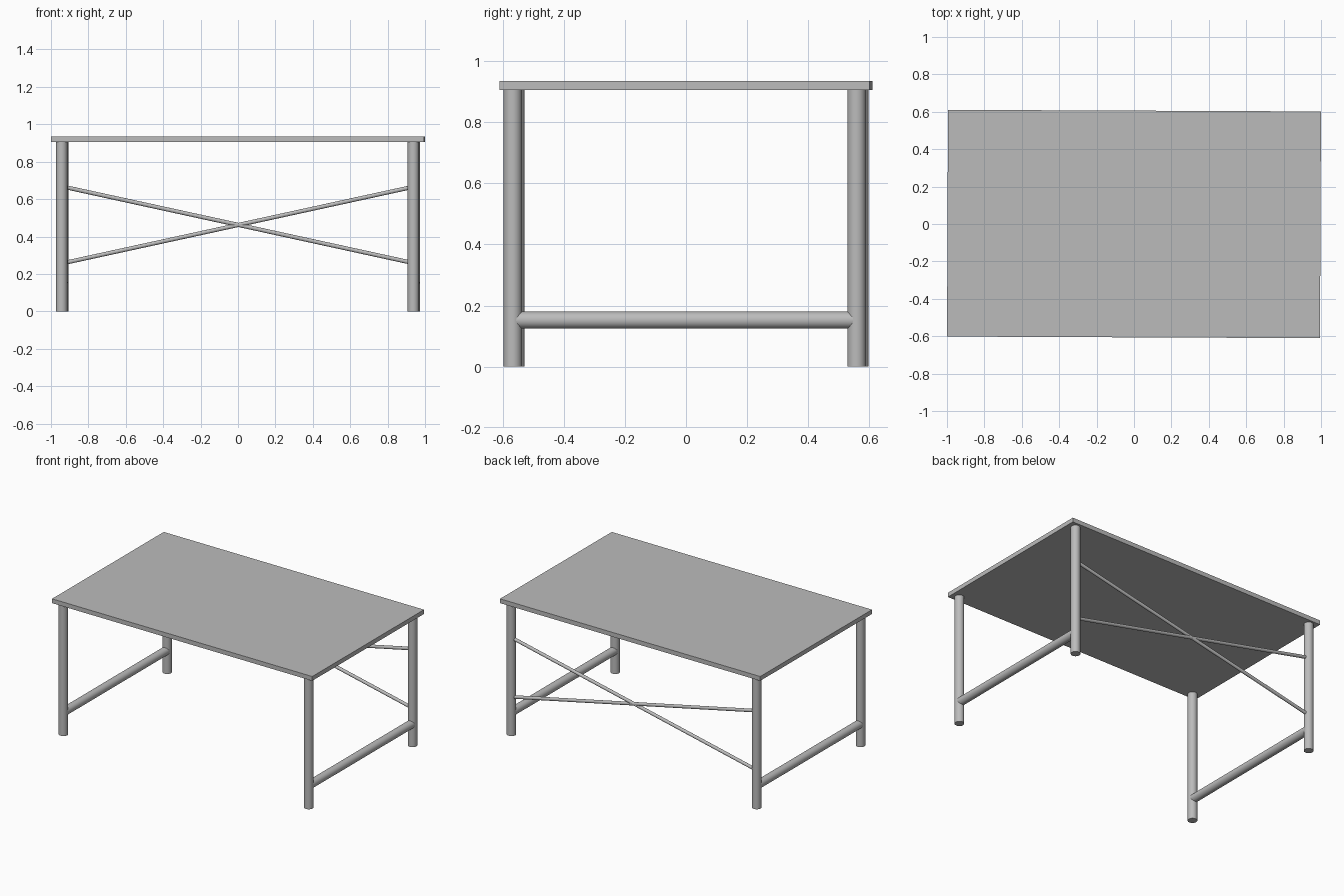
import bpy
import bmesh
import math
from mathutils import Vector, Matrix

default = bpy.data.objects.get("Cube")
if default:
    bpy.data.objects.remove(default, do_unlink=True)

grey = bpy.data.materials.new("plain grey")
grey.use_nodes = True
colour = (0.5, 0.5, 0.5, 1)
grey.diffuse_color = colour
grey.node_tree.nodes["Principled BSDF"].inputs["Base Color"].default_value = colour

# The whole table is turned very slightly about the vertical axis
TURN = Matrix.Rotation(math.radians(-0.25), 4, "Z")
LEG_X, LEG_Y = 0.94, 0.563
TOP_UNDERSIDE, TOP_HEIGHT = 0.905, 0.935


def finish(name, bm, smooth):
    bm.transform(TURN)
    mesh = bpy.data.meshes.new(name)
    bm.to_mesh(mesh)
    bm.free()
    mesh.materials.append(grey)
    obj = bpy.data.objects.new(name, mesh)
    bpy.context.collection.objects.link(obj)
    if smooth:
        bpy.ops.object.select_all(action="DESELECT")
        obj.select_set(True)
        bpy.context.view_layer.objects.active = obj
        bpy.ops.object.shade_smooth_by_angle(angle=math.radians(35))
    return obj


def tube(name, start, end, radius):
    start, end = Vector(start), Vector(end)
    axis = end - start
    bm = bmesh.new()
    place = Matrix.Translation((start + end) / 2) @ axis.to_track_quat("Z", "Y").to_matrix().to_4x4()
    bmesh.ops.create_cone(bm, cap_ends=True, segments=32, radius1=radius,
                          radius2=radius, depth=axis.length, matrix=place)
    return finish(name, bm, True)


# Table top
bm = bmesh.new()
bmesh.ops.create_cube(bm, size=1)
bmesh.ops.scale(bm, vec=(1.994, 1.212, TOP_HEIGHT - TOP_UNDERSIDE), verts=bm.verts)
bmesh.ops.translate(bm, vec=(0, 0, (TOP_HEIGHT + TOP_UNDERSIDE) / 2), verts=bm.verts)
finish("table_top", bm, False)

# Legs, side rails and crossed back braces
for side, sx in (("left", 1), ("right", -1)):
    x = sx * LEG_X
    for end, sy in (("front", -1), ("back", 1)):
        y = sy * LEG_Y
        tube(f"{end}_{side}_leg", (x, y, 0), (x, y, TOP_UNDERSIDE), 0.03)
    tube(f"{side}_rail", (x, -LEG_Y, 0.152), (x, LEG_Y, 0.152), 0.028)
    tube(f"back_brace_{side}_high", (x, LEG_Y, 0.667), (-x, LEG_Y, 0.257), 0.011)
